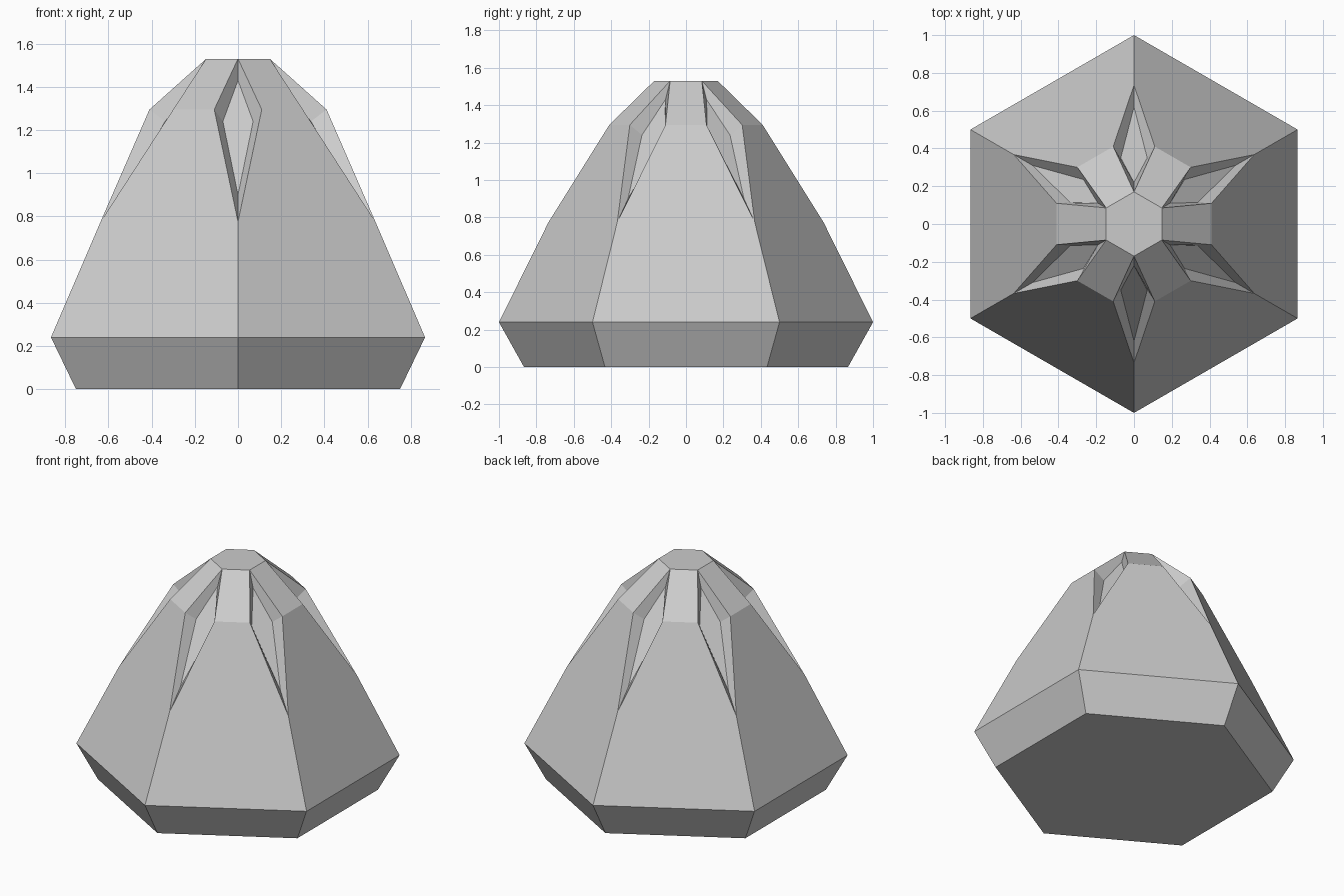
import bpy
import bmesh
from math import radians
from mathutils import Matrix, Vector

cube = bpy.data.objects.get("Cube")
if cube:
    bpy.data.objects.remove(cube, do_unlink=True)

grey = bpy.data.materials.new("stone_grey")
grey.use_nodes = True
colour = (0.6, 0.6, 0.6, 1)
grey.diffuse_color = colour
grey.node_tree.nodes["Principled BSDF"].inputs["Base Color"].default_value = colour

SIDES = 6
bm = bmesh.new()


def ring(side, radius, z):
    """One vertex per corner: sideways offset, distance out, height."""
    return [bm.verts.new(Matrix.Rotation(radians(60 * i), 3, 'Z') @ Vector((side, -radius, z)))
            for i in range(SIDES)]


# Corner rings of the tapered body
base = ring(0, 0.866, 0)
girdle = ring(0, 1, 0.24)
tip = ring(0, 0.735, 0.775)
top = ring(0, 0.17, 1.53)
left = ring(-0.11, 0.41, 1.295)
right = ring(0.11, 0.41, 1.295)

# Corner rings of the recessed groove floors
floor_tip = ring(0, 0.62, 0.9)
floor_top = ring(0, 0.22, 1.43)
floor_left = ring(-0.07, 0.35, 1.24)
floor_right = ring(0.07, 0.35, 1.24)

bm.faces.new(base)
bm.faces.new(top)
for i in range(SIDES):
    j = (i + 1) % SIDES
    # Bevelled foot, large flank and upper panel
    bm.faces.new((base[i], base[j], girdle[j], girdle[i]))
    bm.faces.new((girdle[i], girdle[j], tip[j], left[j], right[i], tip[i]))
    bm.faces.new((right[i], left[j], top[j], top[i]))
    # Kite-shaped groove: four walls and a floor
    outer = (tip[i], right[i], top[i], left[i])
    inner = (floor_tip[i], floor_right[i], floor_top[i], floor_left[i])
    for k in range(4):
        n = (k + 1) % 4
        bm.faces.new((outer[k], outer[n], inner[n], inner[k]))
    bm.faces.new(inner)

bmesh.ops.recalc_face_normals(bm, faces=bm.faces)
mesh = bpy.data.meshes.new("faceted_body")
bm.to_mesh(mesh)
bm.free()
mesh.materials.append(grey)
body = bpy.data.objects.new("faceted_body", mesh)
bpy.context.collection.objects.link(body)
